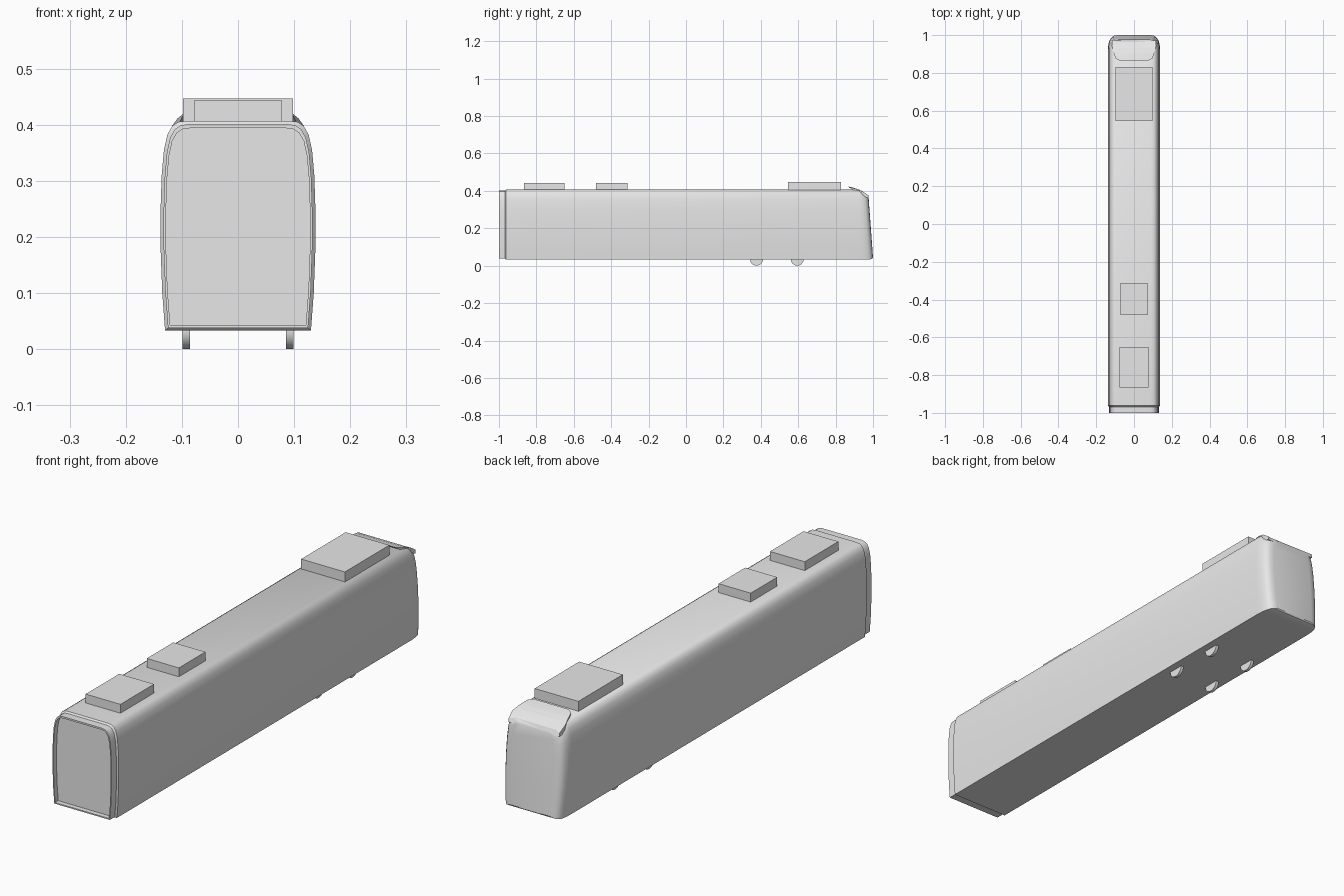
import bpy, bmesh, math
from mathutils import Matrix

cube = bpy.data.objects.get("Cube")
if cube:
    bpy.data.objects.remove(cube, do_unlink=True)

grey = bpy.data.materials.new("plain_grey")
grey.use_nodes = True
COLOUR = (0.8, 0.8, 0.8, 1)
grey.diffuse_color = COLOUR
grey.node_tree.nodes["Principled BSDF"].inputs["Base Color"].default_value = COLOUR

FLOOR, ROOF = 0.033, 0.407


def finish(name, bm, smooth=None):
    bmesh.ops.recalc_face_normals(bm, faces=bm.faces[:])
    mesh = bpy.data.meshes.new(name)
    bm.to_mesh(mesh)
    bm.free()
    mesh.materials.append(grey)
    ob = bpy.data.objects.new(name, mesh)
    bpy.context.collection.objects.link(ob)
    if smooth:
        bpy.ops.object.select_all(action="DESELECT")
        ob.select_set(True)
        bpy.context.view_layer.objects.active = ob
        bpy.ops.object.shade_smooth_by_angle(angle=math.radians(smooth))
    return ob


def loft(name, rings, smooth):
    """Skin a list of closed point rings and cap both ends."""
    bm = bmesh.new()
    loops = [[bm.verts.new(p) for p in ring] for ring in rings]
    n = len(loops[0])
    for a, b in zip(loops, loops[1:]):
        for i in range(n):
            j = (i + 1) % n
            bm.faces.new((a[i], a[j], b[j], b[i]))
    bm.faces.new(loops[0])
    bm.faces.new(loops[-1])
    return finish(name, bm, smooth)


# Right half of the car cross-section, floor to roof
HALF = [(0.130, 0.033), (0.135, 0.10), (0.138, 0.18), (0.138, 0.25), (0.136, 0.31),
        (0.132, 0.355), (0.126, 0.382), (0.117, 0.398), (0.106, 0.405), (0.09, 0.407)]


def section(y_low, y_high, width, low, high):
    """Cross-section scaled to size and leaning between two y values."""
    pts = HALF + [(-x, z) for x, z in reversed(HALF)]
    ring = []
    for x, z in pts:
        t = (z - FLOOR) / (ROOF - FLOOR)
        ring.append((x * width, y_low + (y_high - y_low) * t, low + (high - low) * t))
    return ring


# Body shell: recessed front panel, stepped rim, straight body, rounded leaning tail
stations = [
    (-0.98, -0.98, 0.93, 0.043, 0.394),
    (-1.0, -1.0, 0.93, 0.043, 0.394),
    (-1.0, -1.0, 0.96, 0.038, 0.401),
    (-0.968, -0.968, 0.96, 0.038, 0.401),
    (-0.962, -0.962, 1.0, FLOOR, ROOF),
    (0.925, 0.925, 1.0, FLOOR, ROOF),
    (0.955, 0.94, 0.985, FLOOR, 0.397),
    (0.978, 0.957, 0.95, FLOOR, 0.387),
    (0.99, 0.967, 0.89, 0.035, 0.38),
    (0.997, 0.973, 0.80, 0.038, 0.374),
    (1.0, 0.976, 0.68, 0.043, 0.368),
]
loft("car_body", [section(*s) for s in stations], 35)

# Raised visor that slopes down over the tail
visor = []
for y, z, w, thick in [(0.866, 0.424, 0.098, 0.008), (0.90, 0.416, 0.108, 0.02),
                       (0.935, 0.402, 0.118, 0.03), (0.965, 0.382, 0.114, 0.02)]:
    visor.append([(-w, y + 0.01, z - thick), (-w, y + 0.01, z - 0.005),
                  (-w * 0.8, y, z), (w * 0.8, y, z),
                  (w, y + 0.01, z - 0.005), (w, y + 0.01, z - thick)])
loft("tail_visor", visor, 30)


def roof_box(name, y0, y1, half_width, top):
    bm = bmesh.new()
    bottom = ROOF - 0.004
    size = Matrix.Diagonal((half_width * 2, y1 - y0, top - bottom, 1))
    place = Matrix.Translation((0, (y0 + y1) / 2, (top + bottom) / 2))
    bmesh.ops.create_cube(bm, size=1, matrix=place @ size)
    finish(name, bm)


# Roof equipment
roof_box("front_roof_box", -0.865, -0.65, 0.078, 0.443)
roof_box("middle_roof_box", -0.482, -0.312, 0.072, 0.443)
roof_box("rear_roof_box", 0.545, 0.83, 0.098, 0.447)

# Wheels, mostly hidden inside the body
for axle, y in (("front", 0.377), ("rear", 0.595)):
    for side, x in (("left", 0.092), ("right", -0.092)):
        bm = bmesh.new()
        place = Matrix.Translation((x, y, 0.034)) @ Matrix.Rotation(math.pi / 2, 4, "Y")
        bmesh.ops.create_cone(bm, cap_ends=True, segments=24, radius1=0.034,
                              radius2=0.034, depth=0.013, matrix=place)
        finish(f"{axle}_{side}_wheel", bm, 35)
